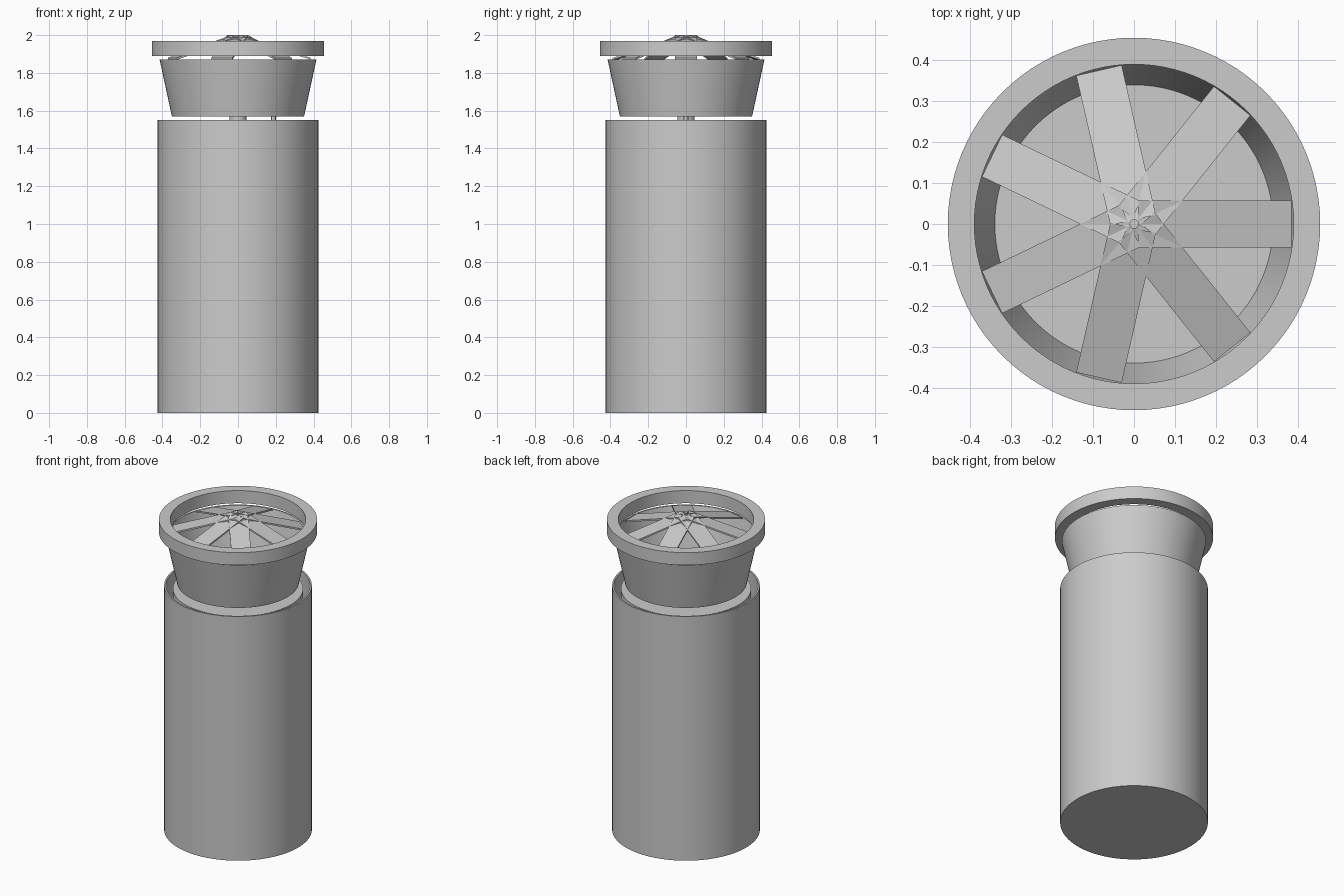
import bpy, bmesh, math
from mathutils import Matrix, Vector

cube = bpy.data.objects.get("Cube")
if cube:
    bpy.data.objects.remove(cube, do_unlink=True)

GREY = (0.6, 0.6, 0.6, 1)
grey = bpy.data.materials.new("plain grey")
grey.use_nodes = True
grey.diffuse_color = GREY
grey.node_tree.nodes["Principled BSDF"].inputs["Base Color"].default_value = GREY


def finish(name, bm, smooth=True):
    """Turn a bmesh into a named object with the shared material."""
    bmesh.ops.recalc_face_normals(bm, faces=bm.faces)
    mesh = bpy.data.meshes.new(name)
    bm.to_mesh(mesh)
    bm.free()
    mesh.materials.append(grey)
    obj = bpy.data.objects.new(name, mesh)
    bpy.context.collection.objects.link(obj)
    if smooth:
        bpy.ops.object.select_all(action='DESELECT')
        obj.select_set(True)
        bpy.context.view_layer.objects.active = obj
        bpy.ops.object.shade_smooth_by_angle(angle=math.radians(30))
    return obj


def lathe(name, profile, closed=False, offset=0, steps=96):
    """Spin an (r, z) profile around a vertical axis at x = offset."""
    bm = bmesh.new()
    verts = [bm.verts.new((r, 0, z)) for r, z in profile]
    pairs = list(zip(verts, verts[1:]))
    if closed:
        pairs.append((verts[-1], verts[0]))
    edges = [bm.edges.new(p) for p in pairs]
    bmesh.ops.spin(bm, geom=verts + edges, cent=(0, 0, 0), axis=(0, 0, 1),
                   angle=math.tau, steps=steps)
    bmesh.ops.remove_doubles(bm, verts=bm.verts, dist=1e-5)
    bmesh.ops.translate(bm, verts=bm.verts, vec=(offset, 0, 0))
    return finish(name, bm)


# Tall open canister with a solid core inside it
lathe("canister", [(0, 0), (0.425, 0), (0.425, 1.55), (0.415, 1.55),
                   (0.415, 0.03), (0, 0.03)])
lathe("inner_core", [(0, 0.03), (0.375, 0.03), (0.375, 1.53), (0, 1.53)])

# Axle and small offset pin bridging the gap
lathe("axle", [(0, 1.5), (0.045, 1.5), (0.045, 1.575), (0, 1.575)], steps=32)
lathe("drive_pin", [(0, 1.5), (0.012, 1.5), (0.012, 1.575), (0, 1.575)],
      offset=0.188, steps=16)

# Flared cup
lathe("flared_cup", [(0, 1.57), (0.35, 1.57), (0.415, 1.87), (0.405, 1.87),
                     (0.34, 1.58), (0, 1.58)])

# Flat band around the top
lathe("top_ring", [(0.39, 1.89), (0.455, 1.89), (0.455, 1.97), (0.39, 1.97)],
      closed=True)

# Seven thin sloping spokes overlapping in a star at the hub
INNER, OUTER, HALF, THICK = 0.01, 0.385, 0.057, 0.01
bm = bmesh.new()
for i in range(7):
    made = bmesh.ops.create_cube(bm, size=1)["verts"]
    for v in made:
        outer = v.co.x > 0
        top = v.co.z > 0
        z = 1.88 if outer else 2.0
        v.co = Vector((OUTER if outer else INNER,
                       math.copysign(HALF, v.co.y),
                       z if top else z - THICK))
    bmesh.ops.rotate(bm, verts=made, cent=(0, 0, 0),
                     matrix=Matrix.Rotation(i * math.tau / 7, 3, 'Z'))
finish("spokes", bm, smooth=False)
